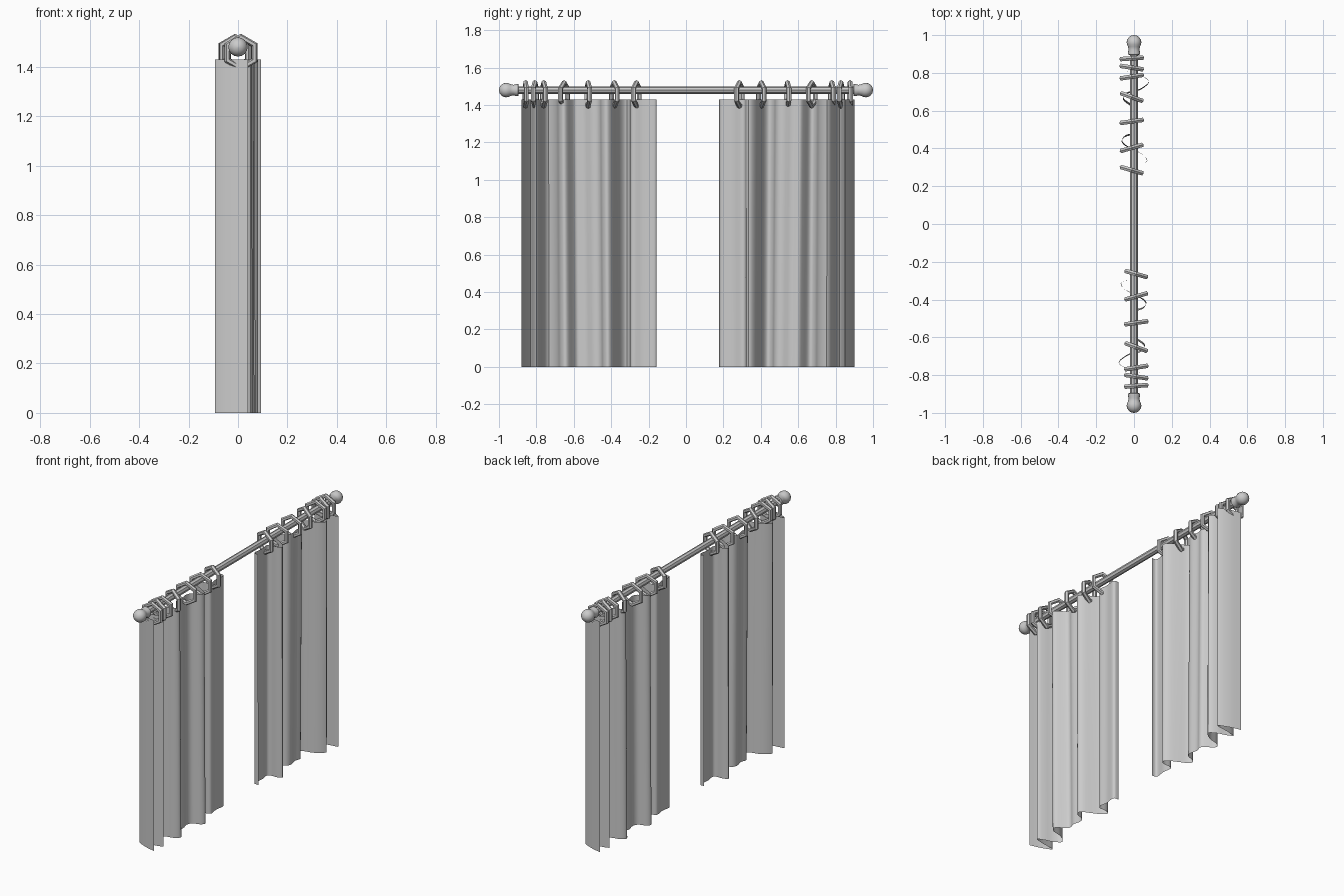
import bpy, bmesh, math
from mathutils import Matrix, Vector

if "Cube" in bpy.data.objects:
    bpy.data.objects.remove(bpy.data.objects["Cube"])

ROD_Z = 1.48


def finish(bm, name):
    bmesh.ops.recalc_face_normals(bm, faces=bm.faces)
    mesh = bpy.data.meshes.new(name)
    bm.to_mesh(mesh)
    bm.free()
    ob = bpy.data.objects.new(name, mesh)
    bpy.context.collection.objects.link(ob)
    bpy.ops.object.select_all(action='DESELECT')
    ob.select_set(True)
    bpy.context.view_layer.objects.active = ob
    bpy.ops.object.shade_smooth_by_angle(angle=math.radians(40))
    return ob


def lathe(name, profile, sides):
    """Spin (radius, y) points about the rod axis."""
    bm = bmesh.new()
    loops = []
    for r, y in profile:
        loops.append([bm.verts.new((r * math.cos(2 * math.pi * i / sides), y,
                                    ROD_Z + r * math.sin(2 * math.pi * i / sides)))
                      for i in range(sides)])
    for a, b in zip(loops, loops[1:]):
        for i in range(sides):
            j = (i + 1) % sides
            bm.faces.new((a[i], a[j], b[j], b[i]))
    bm.faces.new(loops[0])
    bm.faces.new(loops[-1])
    return finish(bm, name)


def smooth_path(pts, steps=3):
    """Catmull-Rom curve through 2D points."""
    p = [Vector(q) for q in pts]
    p = [2 * p[0] - p[1]] + p + [2 * p[-1] - p[-2]]
    out = []
    for a, b, c, d in zip(p, p[1:], p[2:], p[3:]):
        for s in range(steps):
            t = s / steps
            out.append(0.5 * (2 * b + (c - a) * t + (2 * a - 5 * b + 4 * c - d) * t * t
                              + (3 * b - a - 3 * c + d) * t ** 3))
    return out + [p[-2]]


def place(side, x, y):
    """Second panel is the first turned half a turn about (0, 0.01)."""
    return (x, y) if side == 0 else (-x, 0.02 - y)


# Curtain fold line seen from above (x, y)
FOLDS = [(-0.015, -0.157), (0.01, -0.158), (0.017, -0.175), (0.01, -0.23), (0.017, -0.28),
         (0.0, -0.298), (-0.04, -0.3), (-0.068, -0.315), (-0.05, -0.345), (0.0, -0.375),
         (0.045, -0.4), (0.063, -0.425), (0.045, -0.45), (0.005, -0.465), (-0.01, -0.50),
         (0.0, -0.55), (-0.01, -0.59), (0.015, -0.615), (0.05, -0.64), (0.055, -0.66),
         (0.03, -0.68), (-0.03, -0.695), (-0.08, -0.735), (-0.04, -0.765), (0.01, -0.78),
         (0.05, -0.80), (0.0, -0.815), (-0.05, -0.823), (-0.094, -0.832), (-0.03, -0.862),
         (0.04, -0.88)]


def curtain(side):
    path = smooth_path(FOLDS)
    rows = 8
    bm = bmesh.new()
    grid = []
    for r in range(rows + 1):
        t = r / rows
        row = []
        for p in path:
            # inner folds drift slightly towards the hem
            w = t * math.sin(math.pi * (p.y + 0.155) / -0.64) if -0.795 < p.y < -0.155 else 0
            x, y = place(side, p.x * (1 + 0.05 * w), p.y - 0.015 * w * math.cos(p.y * 5))
            row.append(bm.verts.new((x, y, 1.43 * (1 - t))))
        grid.append(row)
    for a, b in zip(grid, grid[1:]):
        for i in range(len(path) - 1):
            bm.faces.new((a[i], a[i + 1], b[i + 1], b[i]))
    return finish(bm, f"curtain_panel_{side + 1}")


def ring(name, x, y, tilt, major=0.063, minor=0.0135, n=6, m=6):
    """Six-sided hanging ring."""
    bm = bmesh.new()
    mat = (Matrix.Translation((x, y, 1.457)) @ Matrix.Rotation(math.radians(tilt), 4, 'Z')
           @ Matrix.Rotation(math.pi / 2, 4, 'X') @ Matrix.Rotation(math.pi / 2, 4, 'Z'))
    loops = []
    for i in range(n):
        a = 2 * math.pi * i / n
        loop = []
        for k in range(m):
            b = 2 * math.pi * k / m
            r = major + minor * math.cos(b)
            loop.append(bm.verts.new(mat @ Vector((r * math.cos(a), r * math.sin(a),
                                                   minor * math.sin(b)))))
        loops.append(loop)
    for i in range(n):
        a, b = loops[i], loops[(i + 1) % n]
        for k in range(m):
            q = (k + 1) % m
            bm.faces.new((a[k], a[q], b[q], b[k]))
    return finish(bm, name)


# Rod
lathe("curtain_rod", [(0.02, -0.91), (0.02, 0.91)], 8)

# Finials: flared collar, waist and ball
ball = [(0.039 * math.sin(a), 0.961 - 0.039 * math.cos(a))
        for a in [math.radians(d) for d in (55, 75, 95, 115, 135, 155, 176)]]
for s, label in ((-1, "front"), (1, "back")):
    prof = [(0.02, 0.895), (0.032, 0.897), (0.033, 0.907), (0.028, 0.922)] + ball
    lathe(f"finial_{label}", [(r, s * y) for r, y in prof], 16)

# Curtains and their rings (y, tilt in degrees)
RINGS = [(-0.265, -16), (-0.383, 16), (-0.523, 8), (-0.652, -20),
         (-0.76, 9), (-0.808, -9), (-0.857, 4)]
for side in (0, 1):
    curtain(side)
    for i, (ry, tilt) in enumerate(RINGS):
        x, y = place(side, 0.012, ry)
        ring(f"ring_{side + 1}_{i + 1}", x, y, tilt)
